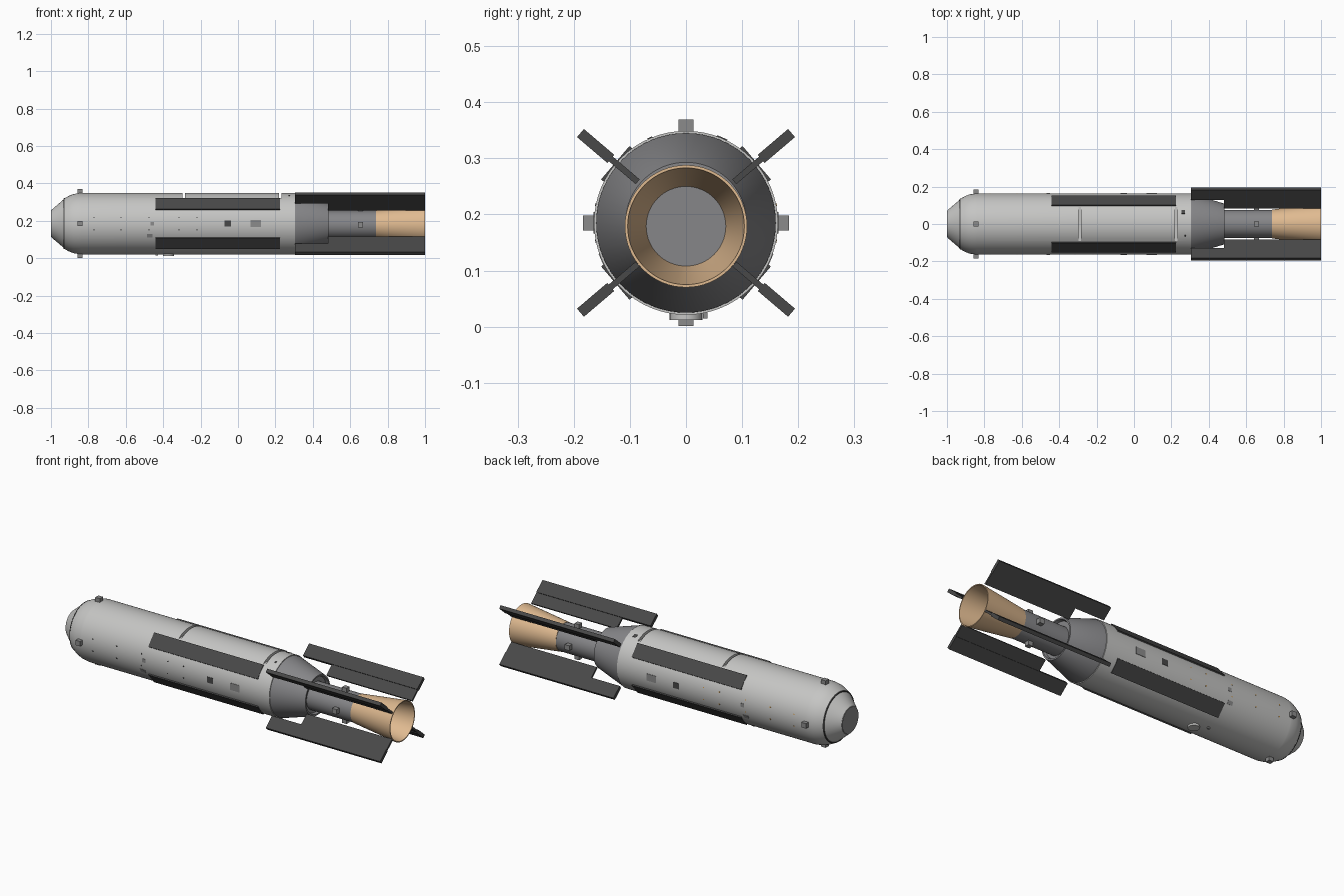
import bpy, bmesh, math
from mathutils import Matrix, Vector

if "Cube" in bpy.data.objects:
    bpy.data.objects.remove(bpy.data.objects["Cube"])

AXIS_Z = 0.185      # body axis height
NOZZLE_Z = 0.179    # engine axis height
DIAG = math.radians(40.4)


def mat(name, r, g, b):
    m = bpy.data.materials.new(name)
    m.diffuse_color = (r, g, b, 1)
    m.use_nodes = True
    m.node_tree.nodes["Principled BSDF"].inputs["Base Color"].default_value = m.diffuse_color
    return m


LIGHT = mat("light_grey", 0.56, 0.56, 0.55)
MID = mat("mid_grey", 0.24, 0.24, 0.25)
PATCH = mat("patch_grey", 0.26, 0.26, 0.26)
DARK = mat("charcoal", 0.065, 0.065, 0.065)
TAN = mat("tan", 0.74, 0.49, 0.28)
ORANGE = mat("orange", 0.6, 0.3, 0.06)


def finish(name, bm, material, smooth=False):
    bmesh.ops.recalc_face_normals(bm, faces=bm.faces)
    me = bpy.data.meshes.new(name)
    bm.to_mesh(me)
    bm.free()
    me.materials.append(material)
    if smooth:
        me.shade_smooth()
        me.set_sharp_from_angle(angle=math.radians(30))
    ob = bpy.data.objects.new(name, me)
    bpy.context.collection.objects.link(ob)
    return ob


def lathe(name, profile, material, z, closed=False, sides=64):
    """Spin (x, radius) points around a lengthwise axis."""
    bm = bmesh.new()
    pts = [bm.verts.new((x, 0, r)) for x, r in profile]
    edges = [bm.edges.new(p) for p in zip(pts, pts[1:])]
    if closed:
        edges.append(bm.edges.new((pts[-1], pts[0])))
    bmesh.ops.spin(bm, geom=pts + edges, cent=(0, 0, 0), axis=(1, 0, 0),
                   angle=2 * math.pi, steps=sides)
    bmesh.ops.remove_doubles(bm, verts=bm.verts, dist=1e-5)
    bmesh.ops.translate(bm, verts=bm.verts, vec=(0, 0, z))
    return finish(name, bm, material, True)


def radial_box(name, x0, x1, r0, r1, width, angle, material, z=AXIS_Z, offset=0):
    """Box spanning x0..x1 and r0..r1 outward along an angle from +y."""
    bm = bmesh.new()
    bmesh.ops.create_cube(bm, size=1)
    m = (Matrix.Translation((0, 0, z)) @ Matrix.Rotation(angle, 4, 'X')
         @ Matrix.Translation(((x0 + x1) / 2, (r0 + r1) / 2, offset))
         @ Matrix.Diagonal((x1 - x0, r1 - r0, width, 1)))
    bmesh.ops.transform(bm, matrix=m, verts=bm.verts)
    return finish(name, bm, material)


# Main body with rounded shoulder
body = lathe("body", [(-0.93, 0), (-0.93, 0.134), (-0.905, 0.148), (-0.88, 0.158),
                      (-0.85, 0.163), (-0.84, 0.164), (0.305, 0.164), (0.305, 0)],
             LIGHT, AXIS_Z)

# Two slots cut across the top of the body
for i, x in enumerate((-0.29, 0.225)):
    cutter = radial_box("slot_cutter", x - 0.007, x + 0.007, 0.137, 0.2, 0.4,
                        math.pi / 2, LIGHT)
    mod = body.modifiers.new("slot", 'BOOLEAN')
    mod.operation, mod.object, mod.solver = 'DIFFERENCE', cutter, 'EXACT'
    bpy.context.view_layer.update()
    cut = bpy.data.meshes.new_from_object(
        body.evaluated_get(bpy.context.evaluated_depsgraph_get()))
    body.modifiers.clear()
    body.data = cut
    bpy.data.objects.remove(cutter)
body.data.shade_smooth()
body.data.set_sharp_from_angle(angle=math.radians(30))

# Nose
lathe("nose_cone", [(-0.93, 0), (-0.93, 0.131), (-0.998, 0.073), (-0.998, 0)], LIGHT, AXIS_Z)
lathe("nose_window", [(-0.997, 0), (-0.997, 0.071), (-1.0, 0.070), (-1.0, 0)], PATCH, AXIS_Z)
lathe("nose_seam", [(-0.932, 0.12), (-0.932, 0.1345), (-0.927, 0.137), (-0.927, 0.12)],
      DARK, AXIS_Z, True)

# Tail cone, engine neck and hollow nozzle
lathe("tail_cone", [(0.303, 0), (0.303, 0.16), (0.315, 0.16), (0.485, 0.108), (0.485, 0.1),
                    (0.47, 0.095), (0.47, 0)], MID, AXIS_Z)
lathe("engine_neck", [(0.46, 0), (0.46, 0.075), (0.74, 0.075), (0.745, 0.072), (0.745, 0)],
      MID, NOZZLE_Z)
lathe("nozzle", [(0.738, 0.077), (0.87, 0.093), (1.0, 0.109), (1.0, 0.104),
                 (0.87, 0.088), (0.738, 0.070)], TAN, NOZZLE_Z, True)

# Diagonal strakes and stepped tail fins
for k, ang in enumerate((DIAG, math.pi - DIAG, math.pi + DIAG, -DIAG)):
    radial_box(f"strake_{k}", -0.44, 0.225, 0.15, 0.1655, 0.078, ang, DARK)
    radial_box(f"fin_outer_{k}", 0.305, 1.0, 0.176, 0.247, 0.019, ang, DARK)
    radial_box(f"fin_inner_{k}", 0.48, 1.0, 0.113, 0.177, 0.011, ang, DARK)

# Blocks around the nose shoulder and the engine neck
for k in range(4):
    ang = k * math.pi / 2
    radial_box(f"nose_block_{k}", -0.859, -0.831, 0.15, 0.184, 0.027, ang, PATCH)
    radial_box(f"neck_block_{k}", 0.641, 0.669, 0.06, 0.098, 0.027, ang, PATCH, NOZZLE_Z)

# Round port below the body
bm = bmesh.new()
bmesh.ops.create_cone(bm, cap_ends=True, segments=32, radius1=0.029, radius2=0.029, depth=0.025,
                      matrix=Matrix.Translation((-0.372, 0, 0.0245)))
finish("belly_port", bm, LIGHT, True)
radial_box("belly_stub", -0.44, -0.428, 0.15, 0.17, 0.008, -math.pi / 2, PATCH, offset=0.034)

# Side patches and rows of small fasteners on both flanks
for side, ang, dot in (("front", math.pi, DARK), ("rear", 0, ORANGE)):
    s = -1 if side == "front" else 1
    radial_box(side + "_dark_patch", -0.073, -0.037, 0.158, 0.165, 0.032, ang, DARK)
    radial_box(side + "_grey_patch", 0.068, 0.124, 0.158, 0.165, 0.038, ang, PATCH)
    radial_box(side + "_small_patch", -0.468, -0.448, 0.158, 0.165, 0.02, ang, PATCH)
    radial_box(side + "_low_patch", -0.487, -0.457, 0.158, 0.165, 0.02,
               ang - s * math.radians(23), PATCH)
    for i, x in enumerate((-0.77, -0.625, -0.475, -0.315, -0.22)):
        for j in (-1, 1):
            radial_box(f"{side}_fastener_{i}_{j}", x - 0.003, x + 0.003, 0.16, 0.165, 0.006,
                       ang + j * math.radians(11.5), dot)

# Small marker on the top rear
radial_box("top_marker", 0.254, 0.274, 0.159, 0.1655, 0.02, math.radians(67), DARK)
radial_box("top_marker_small", 0.27, 0.279, 0.159, 0.1655, 0.009, math.radians(113), DARK)
